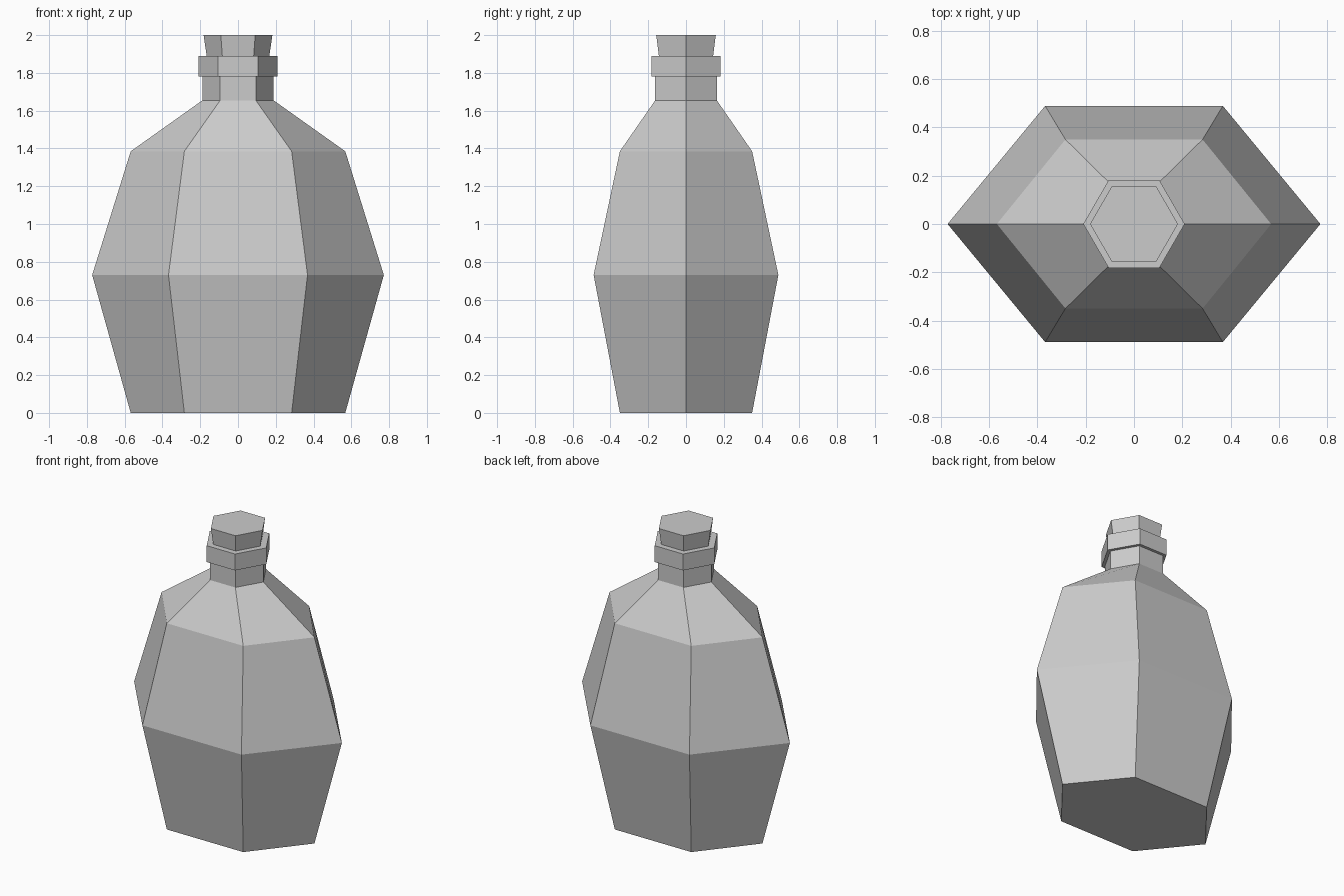
import bpy
import bmesh

cube = bpy.data.objects.get("Cube")
if cube:
    bpy.data.objects.remove(cube, do_unlink=True)

grey = bpy.data.materials.new("plain_grey")
grey.use_nodes = True
colour = (0.6, 0.6, 0.6, 1)
grey.diffuse_color = colour
grey.node_tree.nodes["Principled BSDF"].inputs["Base Color"].default_value = colour


def hex_loft(name, rings):
    """Closed six-sided solid; each ring is (z, side corner x, front corner x, front y)."""
    bm = bmesh.new()
    loops = []
    for z, a, b, c in rings:
        outline = [(a, 0), (b, c), (-b, c), (-a, 0), (-b, -c), (b, -c)]
        loops.append([bm.verts.new((x, y, z)) for x, y in outline])
    for low, high in zip(loops, loops[1:]):
        for i in range(len(low)):
            j = (i + 1) % len(low)
            bm.faces.new((low[i], low[j], high[j], high[i]))
    bm.faces.new(loops[0][::-1])
    bm.faces.new(loops[-1])
    bmesh.ops.recalc_face_normals(bm, faces=bm.faces)
    mesh = bpy.data.meshes.new(name)
    bm.to_mesh(mesh)
    bm.free()
    mesh.materials.append(grey)
    obj = bpy.data.objects.new(name, mesh)
    bpy.context.collection.objects.link(obj)
    return obj


def regular(z, radius):
    return (z, radius, radius / 2, radius * 0.866)


# Flattened faceted flask with its short neck
hex_loft("bottle_body", [
    (0, 0.568, 0.284, 0.35),
    (0.73, 0.772, 0.368, 0.489),
    (1.385, 0.568, 0.284, 0.35),
    regular(1.655, 0.188),
    regular(1.78, 0.188),
])

# Wider lip around the mouth
hex_loft("neck_collar", [regular(1.78, 0.21), regular(1.89, 0.21)])

# Stopper flaring toward the top
hex_loft("stopper", [regular(1.89, 0.166), regular(2.0, 0.182)])
